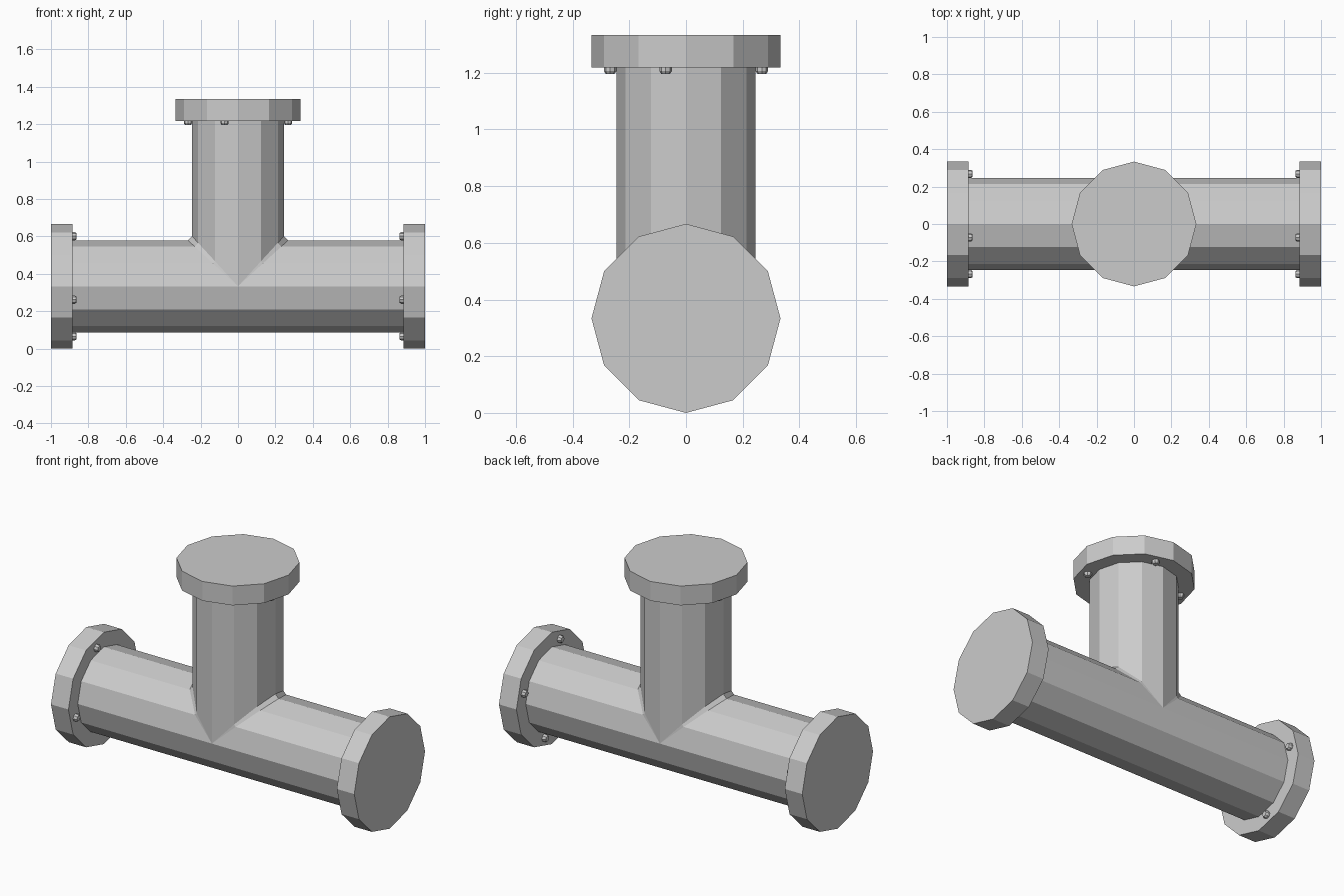
import bpy, bmesh
from math import sin, cos, pi, radians
from mathutils import Matrix, Vector

if "Cube" in bpy.data.objects:
    bpy.data.objects.remove(bpy.data.objects["Cube"])

SIDES = 12
PIPE_R = 0.246
FLANGE_R = 0.3335
INNER, OUTER = 0.885, 1.0      # flange start and end, measured from the tee centre
FILLET = 0.022
CENTRE = Vector((0, 0, 0.3335))


def make_object(name, bm, matrix):
    bmesh.ops.remove_doubles(bm, verts=bm.verts, dist=1e-5)
    bmesh.ops.recalc_face_normals(bm, faces=bm.faces)
    mesh = bpy.data.meshes.new(name)
    bm.to_mesh(mesh)
    bm.free()
    obj = bpy.data.objects.new(name, mesh)
    obj.matrix_world = matrix
    bpy.context.collection.objects.link(obj)
    return obj


def ring(bm, radius, z, sides):
    return [bm.verts.new((radius * cos(2 * pi * i / sides),
                          radius * sin(2 * pi * i / sides), z)) for i in range(sides)]


def lathe(name, profile, sides, matrix):
    """Closed solid through a list of (radius, z) rings."""
    bm = bmesh.new()
    rings = [ring(bm, r, z, sides) for r, z in profile]
    for a, b in zip(rings, rings[1:]):
        for i in range(sides):
            j = (i + 1) % sides
            bm.faces.new((a[i], a[j], b[j], b[i]))
    bm.faces.new(rings[0])
    bm.faces.new(rings[-1])
    return make_object(name, bm, matrix)


def tee_pipe():
    """Run and branch pipes sharing a mitred, slightly filleted seam."""
    bm = bmesh.new()
    end = INNER + 0.01

    def strips(side, k):
        a = 2 * pi * k / SIDES
        y, s = PIPE_R * cos(a), sin(a)
        up = max(s, 0)
        pts = [(side * end, y, PIPE_R * s),
               (side * (PIPE_R + FILLET) * up, y, PIPE_R * s)]
        if s > -1e-6:
            pts += [(side * PIPE_R * up, y, (PIPE_R + FILLET) * up),
                    (side * PIPE_R * up, y, end)]
        return pts

    for side in (-1, 1):
        for k in range(SIDES):
            for_a, for_b = strips(side, k), strips(side, k + 1)
            upper = k < SIDES // 2
            for i in range(3 if upper else 1):
                quad = [for_a[i], for_a[i + 1], for_b[i + 1], for_b[i]]
                # drop repeated corners where the seam closes to a point
                pts = []
                for p in quad:
                    if all((Vector(p) - Vector(q)).length > 1e-5 for q in pts):
                        pts.append(p)
                if len(pts) > 2:
                    bm.faces.new([bm.verts.new(p) for p in pts])
    return make_object("tee_pipe", bm, Matrix.Translation(CENTRE))


def flange(name, turn, phase):
    """End plate with four bolt heads on its inner face."""
    base = Matrix.Translation(CENTRE) @ Matrix.Rotation(radians(turn), 4, 'Y')
    lathe(name + "_flange", [(FLANGE_R, INNER), (FLANGE_R, OUTER)], SIDES, base)
    for i in range(4):
        a = radians(phase + 90 * i)
        spot = base @ Matrix.Translation((0.277 * cos(a), 0.277 * sin(a), INNER))
        lathe(f"{name}_bolt_{i + 1}",
              [(0.022, 0.01), (0.022, -0.013), (0.016, -0.022)], 8, spot)


tee_pipe()
flange("top", 0, -15)
flange("left", -90, -15)
flange("right", 90, 15)
